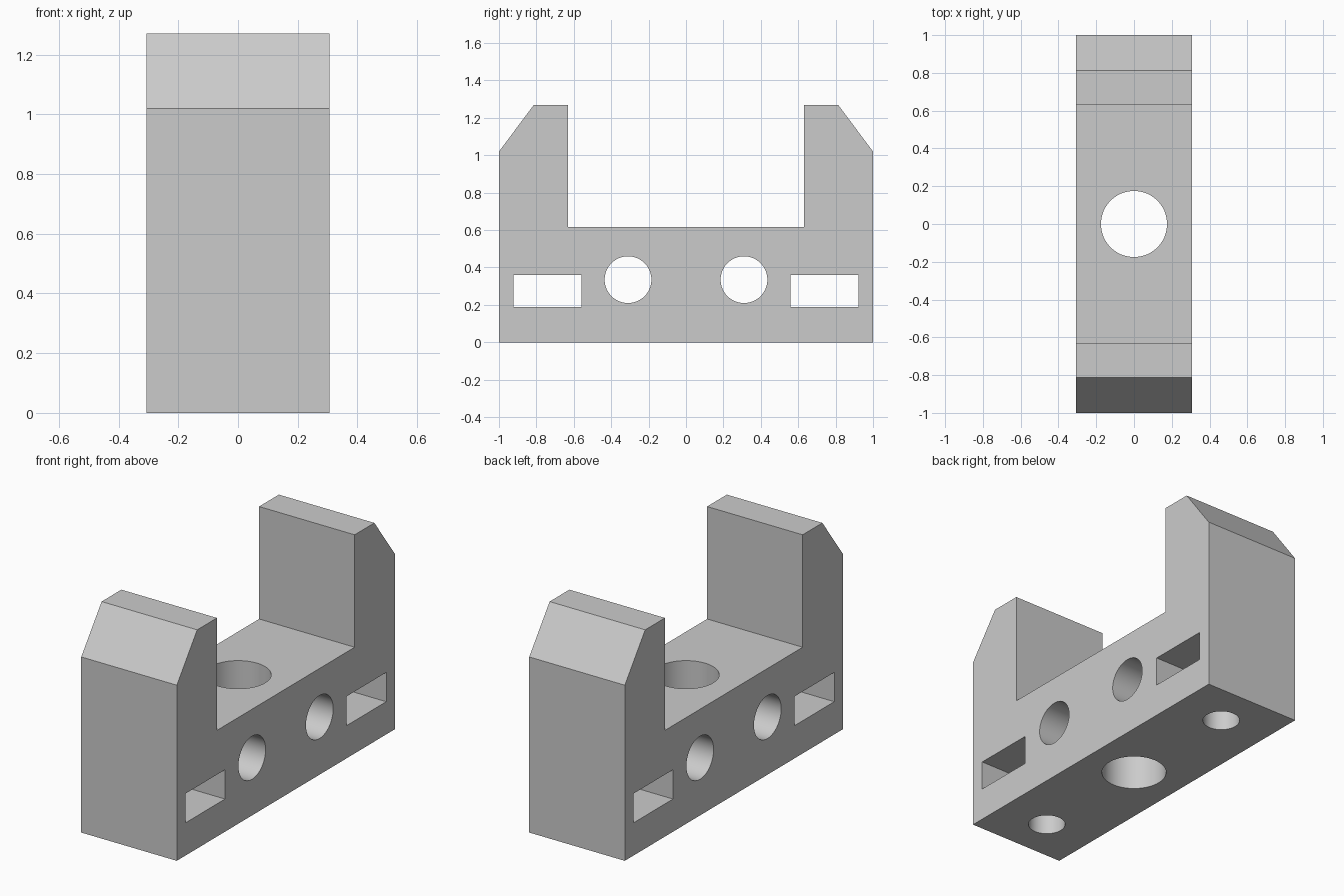
import bpy, bmesh
from mathutils import Vector

old = bpy.data.objects.get("Cube")
if old:
    bpy.data.objects.remove(old, do_unlink=True)

HALF_WIDTH = 0.307
SLOT_BOTTOM, SLOT_TOP = 0.19, 0.36

# Single plain grey
grey = bpy.data.materials.new("light grey")
grey.use_nodes = True
colour = (0.6, 0.6, 0.6, 1)
grey.diffuse_color = colour
grey.node_tree.nodes["Principled BSDF"].inputs["Base Color"].default_value = colour

# U-shaped bracket: half profile in (y, z), mirrored and extruded across x
half = [(1, 0), (1, 1.02), (0.813, 1.27), (0.632, 1.27), (0.632, 0.617)]
profile = half + [(-y, z) for y, z in reversed(half)]
bm = bmesh.new()
face = bm.faces.new([bm.verts.new((-HALF_WIDTH, y, z)) for y, z in profile])
ext = bmesh.ops.extrude_face_region(bm, geom=[face])
moved = [v for v in ext["geom"] if isinstance(v, bmesh.types.BMVert)]
bmesh.ops.translate(bm, verts=moved, vec=Vector((2 * HALF_WIDTH, 0, 0)))
bmesh.ops.recalc_face_normals(bm, faces=bm.faces)
mesh = bpy.data.meshes.new("bracket_body")
bm.to_mesh(mesh)
bm.free()
mesh.materials.append(grey)
body = bpy.data.objects.new("bracket_body", mesh)
bpy.context.collection.objects.link(body)

cutters = []


def add_cutter(name):
    cutter = bpy.context.object
    cutter.name = name
    cutter.hide_render = True
    cutter.data.materials.append(grey)
    cutters.append(cutter)


def cut_hole(name, radius, depth, location, rotation=(0, 0, 0)):
    bpy.ops.mesh.primitive_cylinder_add(vertices=64, radius=radius, depth=depth,
                                        location=location, rotation=rotation)
    add_cutter(name)


# Main vertical bore
cut_hole("main_bore_cutter", 0.175, 2, (0, 0, 0.3))

for side, label in ((-1, "front"), (1, "back")):
    # Cross hole through the sides
    cut_hole(label + "_cross_hole_cutter", 0.125, 1, (0, side * 0.31, 0.335), (0, 1.5708, 0))
    # Nut slot through the sides
    bpy.ops.mesh.primitive_cube_add(size=1, location=(0, side * 0.74, (SLOT_BOTTOM + SLOT_TOP) / 2))
    bpy.context.object.scale = (1, 0.364, SLOT_TOP - SLOT_BOTTOM)
    add_cutter(label + "_nut_slot_cutter")
    # Screw hole from the underside into the slot
    cut_hole(label + "_screw_hole_cutter", 0.1, 0.5, (0, side * 0.74, 0.02))

# Apply the cuts, then remove the cutters
bpy.ops.object.select_all(action="DESELECT")
bpy.context.view_layer.objects.active = body
body.select_set(True)
for cutter in cutters:
    mod = body.modifiers.new(cutter.name, "BOOLEAN")
    mod.operation = "DIFFERENCE"
    mod.solver = "EXACT"
    mod.object = cutter
    bpy.ops.object.modifier_apply(modifier=mod.name)
for cutter in cutters:
    bpy.data.objects.remove(cutter, do_unlink=True)

# Smooth bores, crisp corners
bpy.ops.object.shade_smooth_by_angle(angle=0.5)
